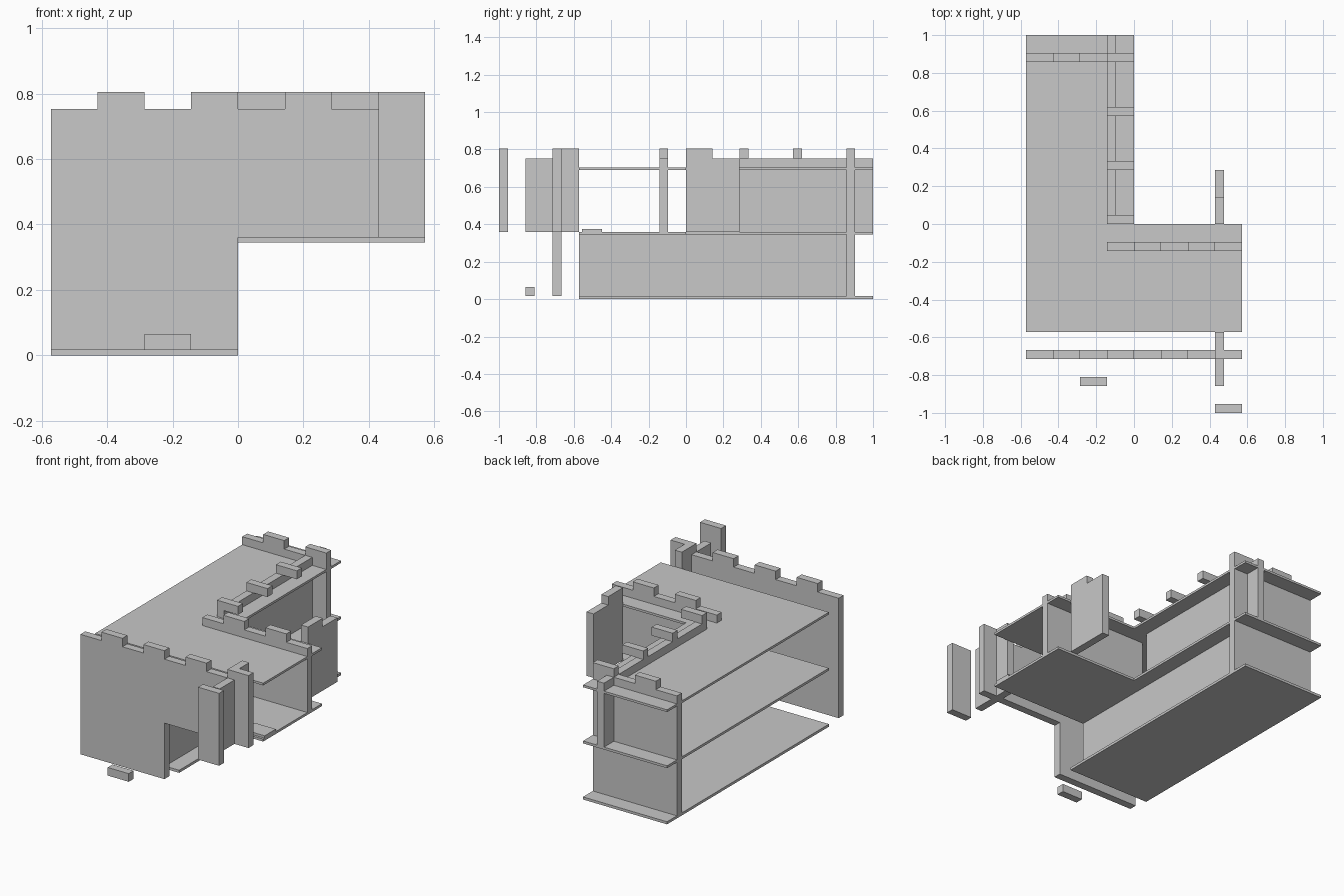
import bpy, bmesh

cube = bpy.data.objects.get("Cube")
if cube:
    bpy.data.objects.remove(cube)

stone = bpy.data.materials.new("stone_grey")
stone.use_nodes = True
stone.diffuse_color = (0.58, 0.58, 0.58, 1)
stone.node_tree.nodes["Principled BSDF"].inputs["Base Color"].default_value = (0.58, 0.58, 0.58, 1)

U = 1 / 7            # grid module
T = U / 3            # wall thickness
GROUND, STOREY, PARAPET, TOP = 0.016, 0.36, 0.753, 0.805


def prism(name, outline, direction):
    """Extrude a flat outline along a direction."""
    bm = bmesh.new()
    face = bm.faces.new([bm.verts.new(p) for p in outline])
    new = bmesh.ops.extrude_face_region(bm, geom=[face])["geom"]
    bmesh.ops.translate(bm, vec=direction, verts=[v for v in new if isinstance(v, bmesh.types.BMVert)])
    bmesh.ops.recalc_face_normals(bm, faces=bm.faces)
    mesh = bpy.data.meshes.new(name)
    bm.to_mesh(mesh)
    bm.free()
    mesh.materials.append(stone)
    obj = bpy.data.objects.new(name, mesh)
    bpy.context.collection.objects.link(obj)
    return obj


def box(name, x, y, z):
    outline = [(x[0], y[0], z[0]), (x[1], y[0], z[0]), (x[1], y[1], z[0]), (x[0], y[1], z[0])]
    return prism(name, outline, (0, 0, z[1] - z[0]))


def crenels(start, count, first):
    """Top edge of a battlement, one module per step, every other one raised."""
    pts = []
    for i in range(count):
        z = TOP if i % 2 == first else PARAPET
        pts += [(start + i * U, z), (start + (i + 1) * U, z)]
    return pts


def wall_x(name, y, lower, start, count, first):
    """Battlemented wall running left to right."""
    profile = lower + crenels(start, count, first)[::-1]
    return prism(name, [(x, y, z) for x, z in profile], (0, T, 0))


# Floors: rectangular base, L-shaped upper floor and roof
box("ground_floor", (-4 * U, 0), (-4 * U, 1), (0, GROUND))
ell = [(-4, -4), (4, -4), (4, 0), (0, 0), (0, 7), (-4, 7)]
for name, low, high in (("upper_floor", 0.345, STOREY), ("roof", 0.69, 0.704)):
    prism(name, [(x * U, y * U, low) for x, y in ell], (0, 0, high - low))

# Battlemented walls: front (stepped over the overhang), back and wing
wall_x("front_wall", -5 * U,
       [(-4 * U, GROUND), (0, GROUND), (0, STOREY), (4 * U, STOREY)], -4 * U, 8, 1)
wall_x("back_wall", 6 * U, [(-4 * U, GROUND), (0, GROUND)], -4 * U, 4, 1)
wall_x("wing_wall", -U, [(-U, STOREY), (4 * U, STOREY)], -U, 5, 1)

# Long side wall on both storeys, with crosswise merlons
box("side_wall_lower", (-U, -U + T), (-4 * U, 6 * U), (GROUND, 0.345))
box("side_wall_upper", (-U, -U + T), (0, 1), (STOREY, PARAPET))
for i in range(3):
    box("side_merlon", (-U, 0), (2 * i * U, 2 * i * U + T), (PARAPET, TOP))

# Short outer walls of the wing, each with one merlon
for name, y, m in (("outer_wall_front", -6, -5), ("outer_wall_back", 0, 0)):
    box(name, (3 * U, 3 * U + T), (y * U, (y + 2) * U), (STOREY, PARAPET))
    box(name + "_merlon", (3 * U, 3 * U + T), (m * U, (m + 1) * U), (PARAPET, TOP))

# Detached pieces: pillar, low step and floor plate
box("front_pillar", (3 * U, 4 * U), (-1, -1 + T), (STOREY, TOP))
box("front_step", (-2 * U, -U), (-6 * U, -6 * U + T), (GROUND, 0.066))
box("floor_plate", (3 * U, 4 * U), (-0.557, -0.449), (STOREY, 0.375))
